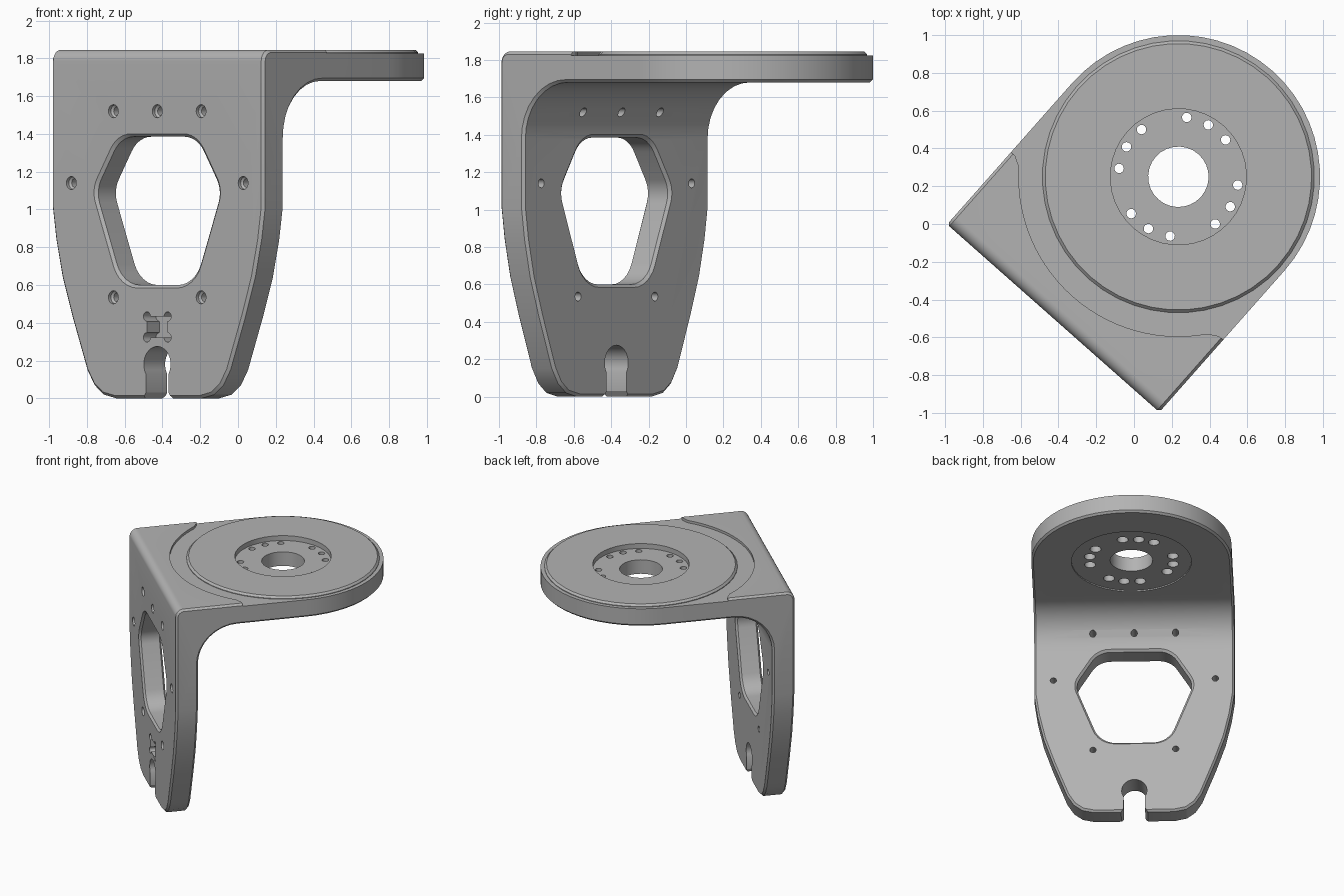
import bpy, bmesh
from math import sin, cos, radians
from mathutils import Matrix, Vector

if "Cube" in bpy.data.objects:
    bpy.data.objects.remove(bpy.data.objects["Cube"], do_unlink=True)

TOP, UNDER = 1.845, 1.68       # flange faces
FRONT, BACK = -1.0, -0.83      # upright plate faces
HALF = 0.75                    # half width and flange radius


def arc(r, start, end, n, cx=0, cy=0):
    step = (end - start) / n
    return [(cx + r * cos(radians(start + step * i)),
             cy + r * sin(radians(start + step * i))) for i in range(n + 1)]


def circle(r, n, cx=0, cy=0):
    return arc(r, 0, 360, n, cx, cy)[:-1]


def rounded(corners, n=6):
    """Polygon from (x, y, cut) corners, each corner rounded by an arc."""
    out = []
    for i, (x, y, cut) in enumerate(corners):
        c = Vector((x, y))
        if not cut:
            out.append((x, y))
            continue
        p = (Vector(corners[i - 1][:2]) - c).normalized()
        q = (Vector(corners[(i + 1) % len(corners)][:2]) - c).normalized()
        w = sin(p.angle(q) / 2)
        for k in range(n + 1):
            t = k / n
            a, b, d = (1 - t) ** 2, 2 * t * (1 - t) * w, t * t
            out.append(tuple((a * (c + p * cut) + b * c + d * (c + q * cut)) / (a + b + d)))
    return out


def loft(name, axis, sections):
    """Solid through (depth, outline) sections stacked along an axis."""
    place = {"x": lambda a, b, d: (d, a, b),
             "y": lambda a, b, d: (a, d, b),
             "z": lambda a, b, d: (a, b, d)}[axis]
    bm = bmesh.new()
    loops = [[bm.verts.new(place(a, b, d)) for a, b in pts] for d, pts in sections]
    for lo, hi in zip(loops, loops[1:]):
        for i in range(len(lo)):
            bm.faces.new((lo[i - 1], lo[i], hi[i], hi[i - 1]))
    bm.faces.new(loops[0])
    bm.faces.new(loops[-1])
    bmesh.ops.recalc_face_normals(bm, faces=bm.faces)
    mesh = bpy.data.meshes.new(name)
    bm.to_mesh(mesh)
    bm.free()
    ob = bpy.data.objects.new(name, mesh)
    bpy.context.collection.objects.link(ob)
    return ob


def prism(name, axis, lo, hi, pts):
    return loft(name, axis, [(lo, pts), (hi, pts)])


def apply(ob, mod):
    bpy.context.view_layer.objects.active = ob
    bpy.ops.object.modifier_apply(modifier=mod.name)


def combine(ob, cutter, operation="DIFFERENCE"):
    mod = ob.modifiers.new("cut", "BOOLEAN")
    mod.operation, mod.solver, mod.object = operation, "EXACT", cutter
    cutter.hide_render = True
    apply(ob, mod)
    bpy.data.objects.remove(cutter, do_unlink=True)


# L-shaped section, trimmed to the plan and front outlines
bracket = prism("angle_bracket", "x", -1, 1, rounded([
    (FRONT, -0.1, 0), (FRONT, TOP, 0.06), (1, TOP, 0), (1, UNDER, 0),
    (BACK, UNDER, 0.3), (BACK, -0.1, 0)], 8))
plan = [(-HALF, -1.2), (HALF, -1.2)] + arc(HALF, 0, 180, 28)
combine(bracket, prism("plan", "z", -0.5, 2.5, plan), "INTERSECT")
side = [(0.30, 0), (0.39, 0.02), (0.455, 0.07), (0.505, 0.15), (0.61, 0.43),
        (0.68, 0.64), (0.725, 0.84), (0.77, 1.15), (0.95, 2.2)]
outline = side + [(-x, z) for x, z in reversed(side)]
combine(bracket, prism("outline", "y", -1.5, 1.5, outline), "INTERSECT")

# Chamfer the outer edges
bevel = bracket.modifiers.new("bevel", "BEVEL")
bevel.width, bevel.segments = 0.015, 1
bevel.limit_method, bevel.angle_limit = "ANGLE", radians(50)
apply(bracket, bevel)

# Shallow channel around the raised turntable disc
channel = prism("channel", "z", TOP - 0.02, 2, arc(0.845, -142, -38, 28) + [
    (0.72, -0.49), (1, -0.49), (1, 1), (-1, 1), (-1, -0.49), (-0.72, -0.49)])
combine(channel, loft("disc", "z", [(1.7, circle(0.72, 48)), (TOP - 0.015, circle(0.72, 48)),
                                    (TOP, circle(0.705, 48)), (2.1, circle(0.705, 48))]))
combine(bracket, channel)

# Turntable counterbore, underside recess, centre bore
combine(bracket, prism("counterbore", "z", TOP - 0.04, 2, circle(0.36, 40)))
combine(bracket, prism("under_recess", "z", 1.5, UNDER + 0.01, circle(0.45, 40)))
combine(bracket, prism("bore", "z", 1.4, 2.1, circle(0.16, 28)))

# Four groups of three screw holes, wider below
for group in range(4):
    for offset in (-22, 0, 22):
        a = radians(11.5 + 90 * group + offset)
        x, y = 0.317 * cos(a), 0.317 * sin(a)
        wide, slim = circle(0.042, 16, x, y), circle(0.025, 16, x, y)
        combine(bracket, loft("screw_hole", "z", [
            (1.5, wide), (1.75, wide), (1.751, slim), (2, slim)]))

# Six-sided window with chamfered rims
half = [(0.27, 1.385, 0.09), (0.445, 1.1, 0.07), (0.255, 0.6, 0.12)]
window = rounded(half + [(-x, z, c) for x, z, c in reversed(half)])
flared = [(x * 1.08, 1 + (z - 1) * 1.08) for x, z in window]
combine(bracket, loft("window", "y", [(FRONT - 0.015, flared), (FRONT + 0.015, window),
                                      (BACK - 0.015, window), (BACK + 0.015, flared)]))

# Mounting holes, countersunk at the front
holes = [(0, 1.52)] + [(s * x, z) for s in (-1, 1)
                       for x, z in ((0.31, 1.52), (0.607, 1.14), (0.31, 0.535))]
for x, z in holes:
    wide, slim = circle(0.035, 16, x, z), circle(0.024, 16, x, z)
    combine(bracket, loft("mounting_hole", "y", [
        (FRONT - 0.1, wide), (FRONT + 0.02, wide), (FRONT + 0.03, slim), (BACK + 0.1, slim)]))

# Keyhole slot in the foot and the blind nut pocket above it
foot = [(0.12, -0.1), (0.1, 0), (0.08, 0.03)]
slot = foot + arc(0.095, -32, 212, 18, 0, 0.18) + [(-x, z) for x, z in reversed(foot)]
combine(bracket, prism("slot", "y", -1.2, -0.6, slot))
pocket = []
for k, (sx, sz) in enumerate(((1, 1), (-1, 1), (-1, -1), (1, -1))):
    mid = 45 + 90 * k
    pocket += arc(0.025, mid - 135, mid + 135, 12, sx * 0.073, 0.378 + sz * 0.055)
combine(bracket, prism("pocket", "y", -1.2, FRONT + 0.1, pocket))

# Turn into place, shade and colour
bracket.data.transform(Matrix.Translation((0.235, 0.25, 0)) @ Matrix.Rotation(radians(-41.5), 4, "Z"))
bpy.ops.object.select_all(action="DESELECT")
bracket.select_set(True)
bpy.context.view_layer.objects.active = bracket
bpy.ops.object.shade_smooth_by_angle(angle=radians(25))
grey = bpy.data.materials.new("plain_grey")
grey.use_nodes = True
grey.diffuse_color = (0.45, 0.45, 0.45, 1)
grey.node_tree.nodes["Principled BSDF"].inputs["Base Color"].default_value = (0.45, 0.45, 0.45, 1)
bracket.data.materials.clear()
bracket.data.materials.append(grey)
